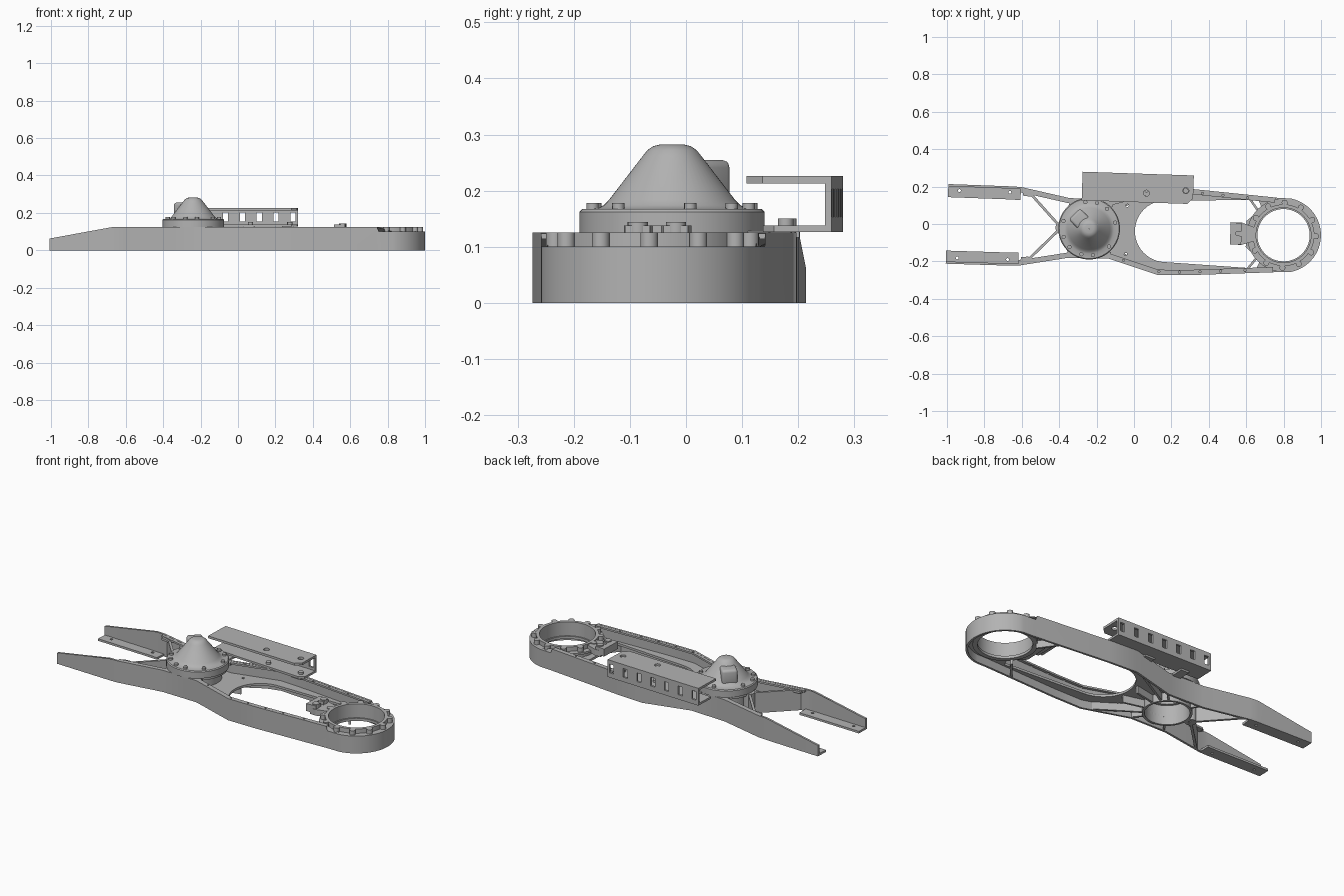
import bpy, bmesh
from math import sin, cos, pi, radians
from mathutils import Matrix, Vector

if "Cube" in bpy.data.objects:
    bpy.data.objects.remove(bpy.data.objects["Cube"])

grey = bpy.data.materials.new("plain grey metal")
grey.use_nodes = True
COLOUR = (0.45, 0.45, 0.45, 1)
grey.diffuse_color = COLOUR
grey.node_tree.nodes["Principled BSDF"].inputs["Base Color"].default_value = COLOUR

parts = []
HUB_X, RING_X, DECK = -0.24, 0.8, 0.125


def finish(name, bm, smooth=False):
    bmesh.ops.recalc_face_normals(bm, faces=bm.faces)
    mesh = bpy.data.meshes.new(name)
    bm.to_mesh(mesh)
    bm.free()
    mesh.materials.append(grey)
    obj = bpy.data.objects.new(name, mesh)
    bpy.context.collection.objects.link(obj)
    parts.append(obj)
    if smooth:
        bpy.ops.object.select_all(action="DESELECT")
        obj.select_set(True)
        bpy.context.view_layer.objects.active = obj
        bpy.ops.object.shade_smooth_by_angle(angle=radians(35))
    return obj


def add_prism(bm, points, low, high):
    """Extrude an outline; high may be a function of x."""
    top = high if callable(high) else (lambda x: high)
    lower = [bm.verts.new((x, y, low)) for x, y in points]
    upper = [bm.verts.new((x, y, top(x))) for x, y in points]
    bm.faces.new(lower[::-1])
    bm.faces.new(upper)
    for i in range(len(points)):
        j = (i + 1) % len(points)
        bm.faces.new((lower[i], lower[j], upper[j], upper[i]))


def prisms(name, outlines, low, high, smooth=False):
    bm = bmesh.new()
    for points in outlines:
        add_prism(bm, points, low, high)
    return finish(name, bm, smooth)


def arc(cx, cy, r, start, end, n):
    return [(cx + r * cos(radians(start + (end - start) * i / n)),
             cy + r * sin(radians(start + (end - start) * i / n))) for i in range(n + 1)]


def circle(cx, cy, r, n=20):
    return arc(cx, cy, r, 0, 360, n)[:-1]


def box(x0, x1, y0, y1):
    return [(x0, y0), (x1, y0), (x1, y1), (x0, y1)]


def flip(points):
    return [(x, -y) for x, y in points][::-1]


def bar(a, b, width):
    a, b = Vector(a), Vector(b)
    side = (b - a).orthogonal().normalized() * width / 2
    return [tuple(p) for p in (a + side, b + side, b - side, a - side)]


def inset(path, d):
    """Move an open clockwise path inwards."""
    out = []
    for i, p in enumerate(path):
        p = Vector(p)
        dirs = []
        if i:
            dirs.append((p - Vector(path[i - 1])).normalized())
        if i < len(path) - 1:
            dirs.append((Vector(path[i + 1]) - p).normalized())
        t = sum(dirs, Vector((0, 0))).normalized()
        q = p + Vector((t.y, -t.x)) * d / max(t.dot(dirs[0]), 0.5)
        out.append((q.x, q.y))
    return out


def strip(path, d):
    return path + inset(path, d)[::-1]


def lathe(name, cx, profile, n=48):
    """Revolve a closed (radius, z) profile about an upright axis."""
    bm = bmesh.new()
    rings = [[bm.verts.new((cx + r * cos(2 * pi * i / n), r * sin(2 * pi * i / n), z))
              for i in range(n)] for r, z in profile]
    for k, ring in enumerate(rings):
        nxt = rings[(k + 1) % len(rings)]
        for i in range(n):
            j = (i + 1) % n
            bm.faces.new((ring[i], ring[j], nxt[j], nxt[i]))
    return finish(name, bm, True)


def tube(name, cx, inner, outer, low, high):
    return lathe(name, cx, [(inner, low), (outer, low), (outer, high), (inner, high)])


def cut(obj, cutter):
    cutter.hide_render = True
    mod = obj.modifiers.new("cut", "BOOLEAN")
    mod.operation, mod.solver, mod.object = "DIFFERENCE", "EXACT", cutter
    deps = bpy.context.evaluated_depsgraph_get()
    mesh = bpy.data.meshes.new_from_object(obj.evaluated_get(deps))
    obj.modifiers.clear()
    obj.data = mesh
    parts.remove(cutter)
    bpy.data.objects.remove(cutter)


# Outer side wall, running from one arm tip round the ring to the other
side = [(-1, .213), (-.66, .212), (-.61, .21), (-.35, .16), (-.13, .157),
        (.135, .235), (.31, .23), (.75, .2), (.76, .199)]
nose = arc(RING_X, 0, .2, 80, -80, 28)
outline = side + nose + flip(side)


def wall_top(x):
    if x < -.66:
        return DECK - .062 * (-.66 - x) / .34
    return .1 if x > .755 else DECK


prisms("outer_wall", [strip(outline, .012)], 0, wall_top, True)

# Narrow flange along the wall tops, with bolt holes
rim_path = side[2:8]
rim = prisms("top_flange", [strip(rim_path, .028), flip(strip(rim_path, .028))], .114, DECK - .001)
holes = [circle(x, s * y, .006, 10) for s in (1, -1)
         for x, y in ((-.05, .163), (.14, .217), (.25, .216), (.36, .21), (.47, .203), (.6, .194))]
cut(rim, prisms("rim_cutter", holes, .08, .15))

# Flanges at the foot of the arms
foot = strip(side[:3], .07)
feet = prisms("arm_flange", [foot, flip(foot)], 0, .012)
holes = [circle(x, s * y, .008, 10) for s in (1, -1)
         for x, y in ((-.94, .18), (-.67, .18))]
cut(feet, prisms("arm_cutter", holes, -.05, .05))

# Recessed web plate with the large oval opening and both bores
body = inset(side[3:] + nose + flip(side[3:]), .006)
web = prisms("web_plate", [body], .045, .058)
opening = [(.6, -.07), (.68, -.14), (.66, -.183)] + arc(.17, 0, .165, 270, 90, 24) + \
          [(.66, .183), (.68, .14), (.6, .07)]
openings = [opening, circle(RING_X, 0, .15, 48), circle(HUB_X, 0, .115, 40)]
openings += [circle(-.04, s * .13, .008, 10) for s in (1, -1)]
cut(web, prisms("web_cutter", openings, 0, .1))

# Diagonal struts, their meeting boss and the corner gussets
strut = bar((-.58, .198), (-.39, 0), .014)
prisms("diagonal_strut", [strut, flip(strut)], 0, .118)
tube("strut_boss", -.39, .012, .03, 0, .122)
gusset = [(-.6, .205), (-.6, .165), (-.56, .16), (-.5, .185)]
prisms("corner_gusset", [gusset, flip(gusset)], .108, .12)

# Stiffening ribs below the web
ribs = []
for a, b in (((-.15, .07), (.08, .21)), ((-.13, .03), (0, .06)), ((-.3, .1), (-.34, .155)),
             ((.68, .1), (.6, .205)), ((-.17, .1), (-.13, .15))):
    ribs += [bar(a, b, .012), flip(bar(a, b, .012))]
prisms("under_rib", ribs, .004, .046)

# Hub below the conical housing
tube("hub_tube", HUB_X, .115, .128, 0, DECK)
tube("hub_seat", HUB_X, .1, .157, .11, DECK)
shoulder = [(-.4, .02), (-.34, .152), (-.12, .15), (-.12, .12), (-.3, .12), (-.37, 0)]
prisms("hub_shoulder", [shoulder, flip(shoulder)], .112, .123)

# Conical housing with a rounded crown
lathe("cone_housing", HUB_X,
      [(.001, .125), (.165, .125), (.165, .162), (.16, .167), (.133, .168), (.122, .174),
       (.112, .184), (.052, .262), (.044, .272), (.034, .279), (.022, .282), (.001, .282)], 56)
bolts = [circle(HUB_X + .143 * cos(radians(a)), .143 * sin(radians(a)), .011, 12)
         for a in (15, 50, 75, 100, 165, 200, 225, 255, 280, 320)]
prisms("housing_bolt", bolts, .16, .178, True)

# Duct leaving the cone towards the back right
bm = bmesh.new()
bmesh.ops.create_cube(bm, size=1)
bmesh.ops.transform(bm, verts=bm.verts, matrix=Matrix.Translation((HUB_X, 0, .21))
                    @ Matrix.Rotation(radians(137), 4, "Z")
                    @ Matrix.Translation((.057, 0, 0)) @ Matrix.Diagonal((.108, .085, .09, 1)))
bmesh.ops.bevel(bm, geom=bm.edges[:], offset=.014, segments=3, affect="EDGES", profile=.5)
finish("cone_duct", bm, True)

# End ring with bolt bosses
tube("ring_collar", RING_X, .147, .165, .03, DECK)
tube("ring_flange", RING_X, .15, .196, .088, .1)
tube("ring_lip", RING_X, .14, .15, .03, .045)
bosses = [circle(RING_X + .174 * cos(a * pi / 6), .174 * sin(a * pi / 6), .016, 14)
          for a in range(12)]
prisms("ring_boss", bosses, .09, DECK, True)

# Bracket inside the ring end
arm = [(.54, .058), (.575, .06), (.65, .035), (.65, 0), (.54, 0)]
prisms("bracket_arm", [arm, flip(arm)], .085, .12)
prisms("bracket_block", [[(.515, -.06), (.575, -.056), (.575, -.012), (.545, -.008), (.545, .008),
                          (.575, .012), (.575, .056), (.515, .06)]], .095, .138)
prisms("bracket_bolt", [circle(.56, s * .034, .018) for s in (1, -1)], .12, .144, True)

# Side channel: top plate, slotted web and lower flange
top_plate = prisms("channel_top", [[(-.285, .15), (.28, .15), (.31, .18), (.31, .303), (-.285, .303)]],
                   .213, .226)
cut(top_plate, prisms("top_cutter", [circle(.06, .2, .016), circle(.27, .22, .016)], .2, .25))
prisms("channel_foot", [[(-.285, .195), (.28, .18), (.31, .2), (.31, .303), (-.285, .303)]],
       .126, .138)
channel_web = prisms("channel_web", [box(-.285, .31, .291, .303)], .127, .225)
slots = [box(-.27 + .09 * i, -.242 + .09 * i, .27, .32) for i in range(7)]
cut(channel_web, prisms("slot_cutter", slots, .153, .203))
prisms("channel_bolt", [circle(.06, .218, .014), circle(.27, .22, .014)], .13, .15, True)

# Small mounting tabs joining channel and body
prisms("channel_tab", [box(-.2, -.15, .12, .23), box(.02, .08, .19, .23), box(.23, .29, .19, .23)],
       .116, .128)

# Set the whole assembly at its slight angle
frame = Matrix.Translation((0, -.033, 0)) @ Matrix.Rotation(radians(-1.93), 4, "Z")
for obj in parts:
    obj.matrix_world = frame
